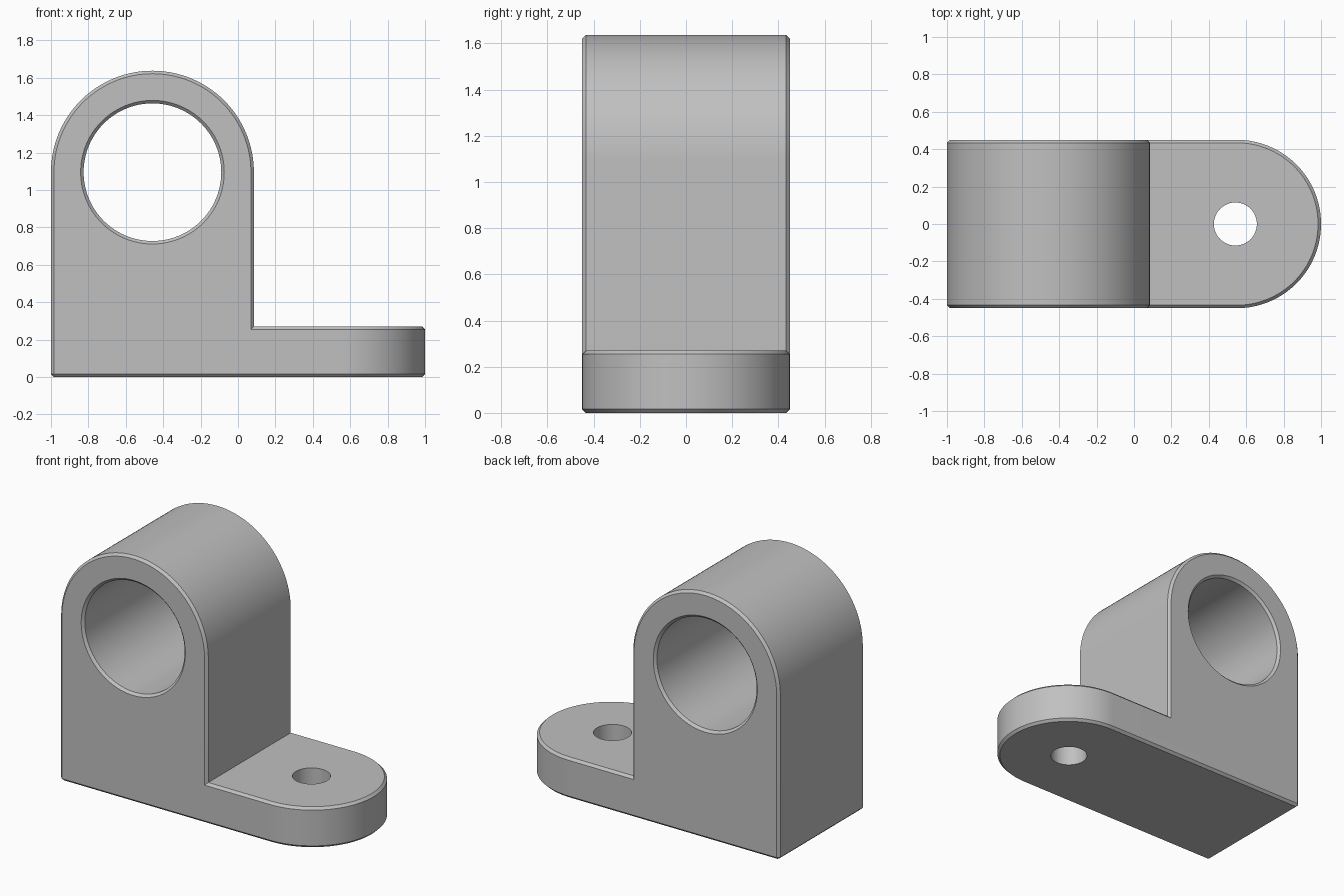
import bpy, bmesh
from math import sin, cos, pi
from mathutils import Vector

if "Cube" in bpy.data.objects:
    bpy.data.objects.remove(bpy.data.objects["Cube"], do_unlink=True)

C = 0.016                 # chamfer size
HALF_W = 0.45             # half width of the bracket
BORE_X, BORE_Z = -0.4575, 1.095
LUG_R, BORE_R = 0.5425, 0.368
FOOT_TOP = 0.27

grey = bpy.data.materials.new("plain grey")
grey.use_nodes = True
colour = (0.53, 0.53, 0.53, 1)
grey.diffuse_color = colour
grey.node_tree.nodes["Principled BSDF"].inputs["Base Color"].default_value = colour


def arc(cx, cy, r, start, end, steps):
    return [Vector((cx + r * cos(start + (end - start) * i / steps),
                    cy + r * sin(start + (end - start) * i / steps)))
            for i in range(steps + 1)]


def offset(outline, d):
    """Move a counter-clockwise outline outward by d, with mitred corners."""
    result = []
    for i, p in enumerate(outline):
        a = (p - outline[i - 1]).normalized()
        b = (outline[(i + 1) % len(outline)] - p).normalized()
        na, nb = Vector((a.y, -a.x)), Vector((b.y, -b.x))
        result.append(p + (na + nb) * d / (1 + na.dot(nb)))
    return result


def loft(name, outline, layers, axis):
    """Solid from one outline; layers are (level along axis, outline offset)."""
    bm = bmesh.new()
    rings = []
    for level, d in layers:
        rings.append([bm.verts.new((p.x, level, p.y) if axis == "y" else (p.x, p.y, level))
                      for p in offset(outline, d)])
    n = len(outline)
    for low, high in zip(rings, rings[1:]):
        for i in range(n):
            j = (i + 1) % n
            bm.faces.new((low[i], low[j], high[j], high[i]))
    bm.faces.new(rings[0])
    bm.faces.new(rings[-1])
    bmesh.ops.recalc_face_normals(bm, faces=bm.faces)
    mesh = bpy.data.meshes.new(name)
    bm.to_mesh(mesh)
    bm.free()
    mesh.materials.append(grey)
    obj = bpy.data.objects.new(name, mesh)
    bpy.context.collection.objects.link(obj)
    return obj


def chamfered(lo, hi):
    return [(lo, -C), (lo + C, 0), (hi - C, 0), (hi, -C)]


# Upright lug with rounded top
lug = arc(BORE_X, BORE_Z, LUG_R, 0, pi, 64)
lug += [Vector((-1, 0.1)), Vector((BORE_X + LUG_R, 0.1))]
body = loft("bracket_body", lug, chamfered(-HALF_W, HALF_W), "y")

# Foot with rounded end
foot_outline = arc(1 - HALF_W, 0, HALF_W, -pi / 2, pi / 2, 64)
foot_outline += [Vector((-1 + C, HALF_W)), Vector((-1, HALF_W - C)),
                 Vector((-1, C - HALF_W)), Vector((-1 + C, -HALF_W))]
foot = loft("foot", foot_outline, chamfered(0, FOOT_TOP), "z")

# Large bore with chamfered mouths, and bolt hole
out = HALF_W + 0.02
bore = loft("bore_cutter", arc(BORE_X, BORE_Z, BORE_R, 0, 2 * pi, 96)[:-1],
            [(-out, C + 0.02), (C - HALF_W, 0), (HALF_W - C, 0), (out, C + 0.02)], "y")
bolt_hole = loft("bolt_hole_cutter", arc(0.542, 0, 0.115, 0, 2 * pi, 48)[:-1],
                 [(-0.1, 0), (FOOT_TOP + 0.1, 0)], "z")

# Join the foot and cut the holes
bpy.ops.object.select_all(action="DESELECT")
bpy.context.view_layer.objects.active = body
body.select_set(True)
for tool, operation in ((foot, "UNION"), (bore, "DIFFERENCE"), (bolt_hole, "DIFFERENCE")):
    mod = body.modifiers.new(tool.name, "BOOLEAN")
    mod.object, mod.operation, mod.solver = tool, operation, "EXACT"
    bpy.ops.object.modifier_apply(modifier=mod.name)
    bpy.data.objects.remove(tool, do_unlink=True)

bpy.ops.object.shade_smooth_by_angle(angle=pi / 6)
